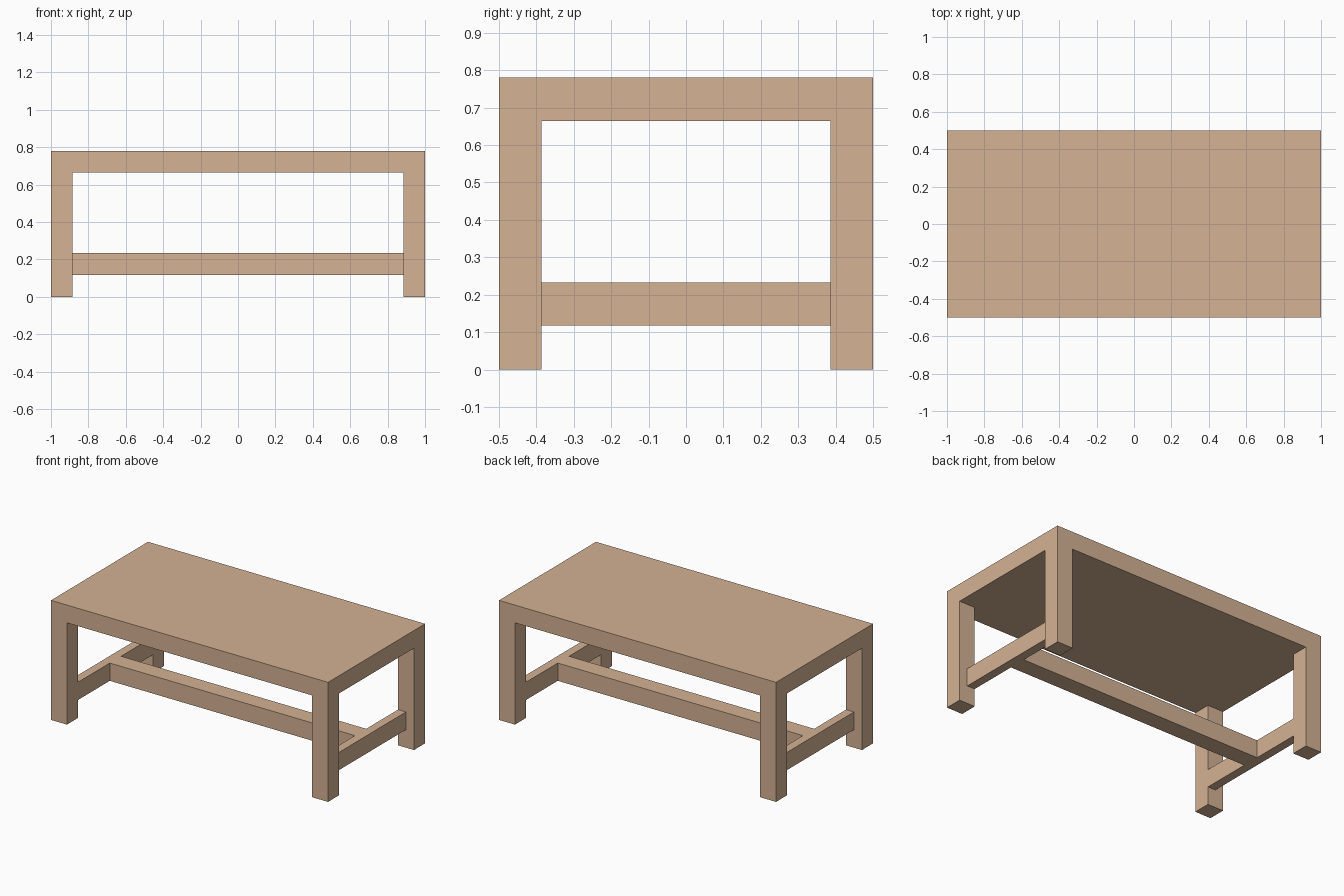
import bpy

if "Cube" in bpy.data.objects:
    bpy.data.objects.remove(bpy.data.objects["Cube"])

wood = bpy.data.materials.new("wood")
wood.diffuse_color = (0.66, 0.445, 0.296, 1.0)
wood.use_nodes = True
wood.node_tree.nodes["Principled BSDF"].inputs["Base Color"].default_value = wood.diffuse_color

# Overall sizes
HALF_X, HALF_Y = 1.0, 0.5
HEIGHT, SLAB_Z = 0.78, 0.664
LEG_X, LEG_Y = 0.885, 0.386       # inner faces of the legs
RAIL_LOW, RAIL_HIGH = 0.117, 0.233
RAIL_OUT = 0.942                  # outer face of the end rails
RAIL_HALF = 0.058


def box(name, x, y, z):
    """Box spanning the given (low, high) range on each axis."""
    spans = [sorted(s) for s in (x, y, z)]
    bpy.ops.mesh.primitive_cube_add(size=1, location=[(a + b) / 2 for a, b in spans])
    obj = bpy.context.object
    obj.name = name
    obj.scale = [b - a for a, b in spans]
    bpy.ops.object.transform_apply(location=False, rotation=False, scale=True)
    obj.data.materials.append(wood)
    return obj


# Solid table top
box("table_top", (-HALF_X, HALF_X), (-HALF_Y, HALF_Y), (SLAB_Z, HEIGHT))

for sx, side in ((-1, "left"), (1, "right")):
    # Corner legs, flush with the edges of the top
    for sy, end in ((-1, "front"), (1, "back")):
        box(f"{end}_{side}_leg", (sx * LEG_X, sx * HALF_X),
            (sy * LEG_Y, sy * HALF_Y), (0, SLAB_Z))
    # End rail joining the two legs on this side
    box(f"{side}_end_rail", (sx * LEG_X, sx * RAIL_OUT),
        (-LEG_Y, LEG_Y), (RAIL_LOW, RAIL_HIGH))

# Long stretcher between the end rails
box("long_stretcher", (-LEG_X, LEG_X), (-RAIL_HALF, RAIL_HALF), (RAIL_LOW, RAIL_HIGH))
